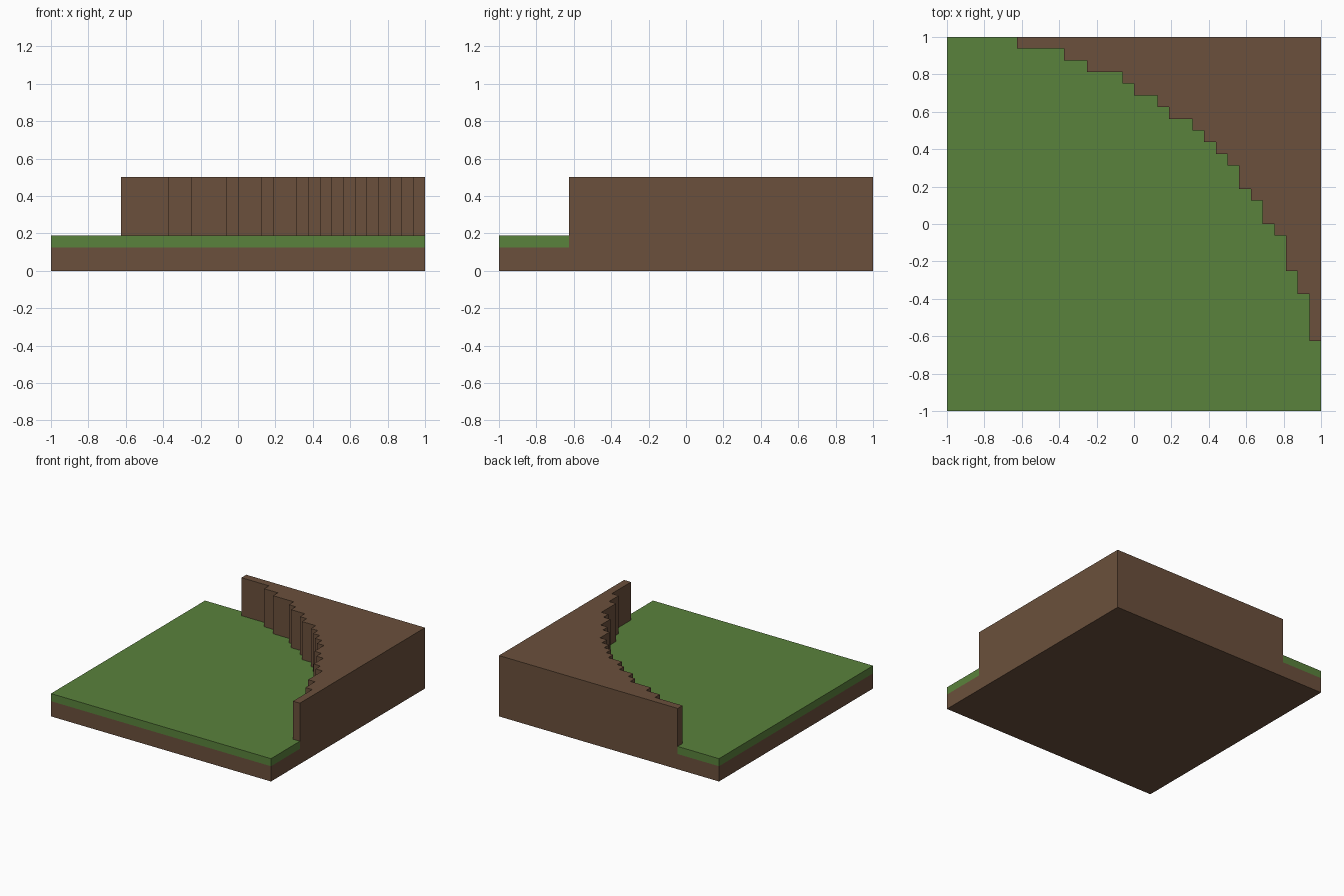
import bpy
import bmesh

cube = bpy.data.objects.get("Cube")
if cube:
    bpy.data.objects.remove(cube, do_unlink=True)

U = 1 / 16  # block size


def make_material(name, rgb):
    linear = [((c / 255 + 0.055) / 1.055) ** 2.4 for c in rgb] + [1.0]
    mat = bpy.data.materials.new(name)
    mat.use_nodes = True
    mat.diffuse_color = linear
    bsdf = mat.node_tree.nodes["Principled BSDF"]
    bsdf.inputs["Base Color"].default_value = linear
    bsdf.inputs["Roughness"].default_value = 0.9
    return mat


def prism(name, outline, z0, z1, mat):
    """Extrude a flat outline, given in blocks, from z0 to z1."""
    bm = bmesh.new()
    base = bm.faces.new([bm.verts.new((x * U, y * U, z0 * U)) for x, y in outline])
    top = bmesh.ops.extrude_face_region(bm, geom=[base], use_keep_orig=True)
    moved = [v for v in top["geom"] if isinstance(v, bmesh.types.BMVert)]
    bmesh.ops.translate(bm, verts=moved, vec=(0, 0, (z1 - z0) * U))
    bmesh.ops.recalc_face_normals(bm, faces=bm.faces)
    mesh = bpy.data.meshes.new(name)
    bm.to_mesh(mesh)
    bm.free()
    mesh.materials.append(mat)
    obj = bpy.data.objects.new(name, mesh)
    bpy.context.collection.objects.link(obj)
    return obj


earth = make_material("earth brown", (107, 80, 60))
grass = make_material("grass green", (90, 130, 60))

# Stepped curve: half is listed, the rest mirrors across the diagonal
half = [(-10, 16), (-10, 15), (-6, 15), (-6, 14), (-4, 14), (-4, 13), (-1, 13),
        (-1, 12), (0, 12), (0, 11), (2, 11), (2, 10), (3, 10), (3, 9), (5, 9),
        (5, 8), (6, 8), (6, 7)]
steps = half + [(7, 7)] + [(y, x) for x, y in reversed(half)]

# Earth slab under everything
prism("earth_base", [(-16, -16), (16, -16), (16, 16), (-16, 16)], 0, 2, earth)
# Grass layer in front of the stepped curve
prism("grass_layer", steps + [(16, -16), (-16, -16), (-16, 16)], 2, 3, grass)
# Raised earth bank filling the back left corner
prism("earth_bank", steps + [(16, 16)], 2, 8, earth)
